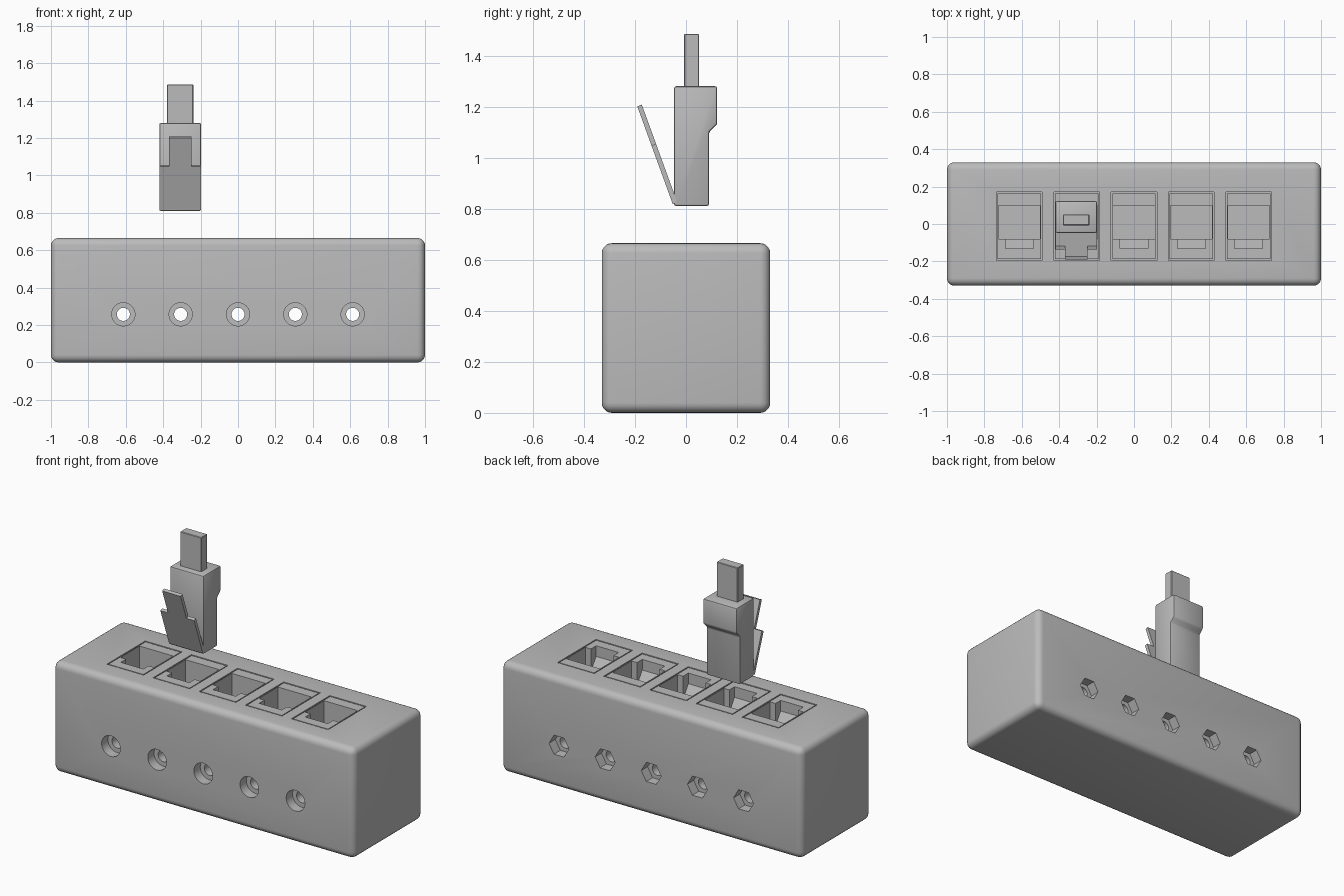
import bpy, bmesh, math
from mathutils import Matrix, Vector

if "Cube" in bpy.data.objects:
    bpy.data.objects.remove(bpy.data.objects["Cube"])

XS = [(i - 2) * 0.3065 for i in range(5)]      # port positions
grey = bpy.data.materials.new("light grey")
grey.diffuse_color = (0.5, 0.5, 0.5, 1)
grey.use_nodes = True
grey.node_tree.nodes["Principled BSDF"].inputs["Base Color"].default_value = grey.diffuse_color


def finish(name, bm):
    bmesh.ops.recalc_face_normals(bm, faces=bm.faces)
    me = bpy.data.meshes.new(name)
    bm.to_mesh(me)
    bm.free()
    ob = bpy.data.objects.new(name, me)
    bpy.context.collection.objects.link(ob)
    me.materials.append(grey)
    return ob


def prism(bm, profile, x0, x1):
    """Extrude a (y, z) outline from x0 to x1."""
    a = [bm.verts.new((x0, y, z)) for y, z in profile]
    b = [bm.verts.new((x1, y, z)) for y, z in profile]
    n = len(a)
    bm.faces.new(a)
    bm.faces.new(b[::-1])
    for i in range(n):
        bm.faces.new((a[i], b[i], b[(i + 1) % n], a[(i + 1) % n]))


def rect(y0, y1, z0, z1):
    return [(y0, z0), (y1, z0), (y1, z1), (y0, z1)]


def rod(bm, x, z, r, y0, y1, sides, turn=0):
    m = (Matrix.Translation((x, (y0 + y1) / 2, z)) @ Matrix.Rotation(math.pi / 2, 4, 'X')
         @ Matrix.Rotation(turn, 4, 'Z'))
    bmesh.ops.create_cone(bm, cap_ends=True, segments=sides, radius1=r, radius2=r,
                          depth=y1 - y0, matrix=m)


def row(name, make):
    """One cutter mesh holding five copies."""
    bm = bmesh.new()
    for x in XS:
        make(bm, x)
    return finish(name, bm)


def cut(ob, cutters):
    bpy.context.view_layer.objects.active = ob
    for c in cutters:
        m = ob.modifiers.new("cut", 'BOOLEAN')
        m.operation, m.solver, m.object = 'DIFFERENCE', 'EXACT', c
        bpy.ops.object.modifier_apply(modifier=m.name)


def bevel(bm, w, seg):
    bmesh.ops.recalc_face_normals(bm, faces=bm.faces)
    bmesh.ops.bevel(bm, geom=bm.edges[:], offset=w, segments=seg, profile=0.5, affect='EDGES')


def smooth(ob):
    bpy.ops.object.select_all(action='DESELECT')
    ob.select_set(True)
    bpy.context.view_layer.objects.active = ob
    bpy.ops.object.shade_smooth_by_angle(angle=math.radians(32))


# Cutters
groove = row("groove_cutter", lambda b, x: prism(b, rect(-0.195, 0.17, 0.63, 0.75), x - 0.122, x + 0.122))
port = row("port_cutter", lambda b, x: prism(b, rect(-0.08, 0.10, 0.32, 0.76), x - 0.111, x + 0.111))
notch = row("notch_cutter", lambda b, x: prism(
    b, [(-0.13, 0.60), (-0.06, 0.50), (-0.06, 0.77), (-0.13, 0.77)], x - 0.075, x + 0.075))
bore = row("bore_cutter", lambda b, x: rod(b, x, 0.257, 0.035, -0.4, 0.4, 32))
head = row("bolt_head_cutter", lambda b, x: rod(b, x, 0.257, 0.062, -0.4, -0.27, 32))
nut = row("nut_cutter", lambda b, x: rod(b, x, 0.257, 0.066, 0.27, 0.4, 6, math.pi / 6))

# Rounded housing block with ports, bolt holes and nut pockets
bm = bmesh.new()
prism(bm, rect(-0.33, 0.33, 0, 0.665), -1, 1)
bevel(bm, 0.04, 5)
block = finish("housing_block", bm)
cut(block, [groove, port, notch, bore, head, nut])
smooth(block)

# Socket face plates sitting in the grooves
plates = row("socket_faces", lambda b, x: prism(b, rect(-0.188, 0.163, 0.629, 0.664), x - 0.116, x + 0.116))
cut(plates, [port, notch])

for c in (groove, port, notch, bore, head, nut):
    bpy.data.objects.remove(c)

# Plug body with a stepped back
PX0, PX1 = -0.421, -0.197
PC = (PX0 + PX1) / 2
bm = bmesh.new()
prism(bm, [(-0.047, 0.81), (0.09, 0.81), (0.09, 1.10), (0.122, 1.13), (0.122, 1.28), (-0.047, 1.28)], PX0, PX1)
bevel(bm, 0.009, 2)
smooth(finish("plug_body", bm))

# Flat cable
bm = bmesh.new()
prism(bm, rect(-0.007, 0.051, 1.27, 1.485), PC - 0.07, PC + 0.07)
bevel(bm, 0.003, 1)
finish("cable", bm)

# Latch: wide lower part, narrow finger tab, one slanted strip
root, tip = Vector((-0.052, 0.818)), Vector((-0.191, 1.201))
side = Vector((0.018, 0.0065))
mid = root.lerp(tip, 0.6)
bm = bmesh.new()
for p, q, w in ((root, mid, 0.112), (mid, tip, 0.061)):
    prism(bm, [p, p + side, q + side, q], PC - w, PC + w)
finish("plug_latch", bm)
